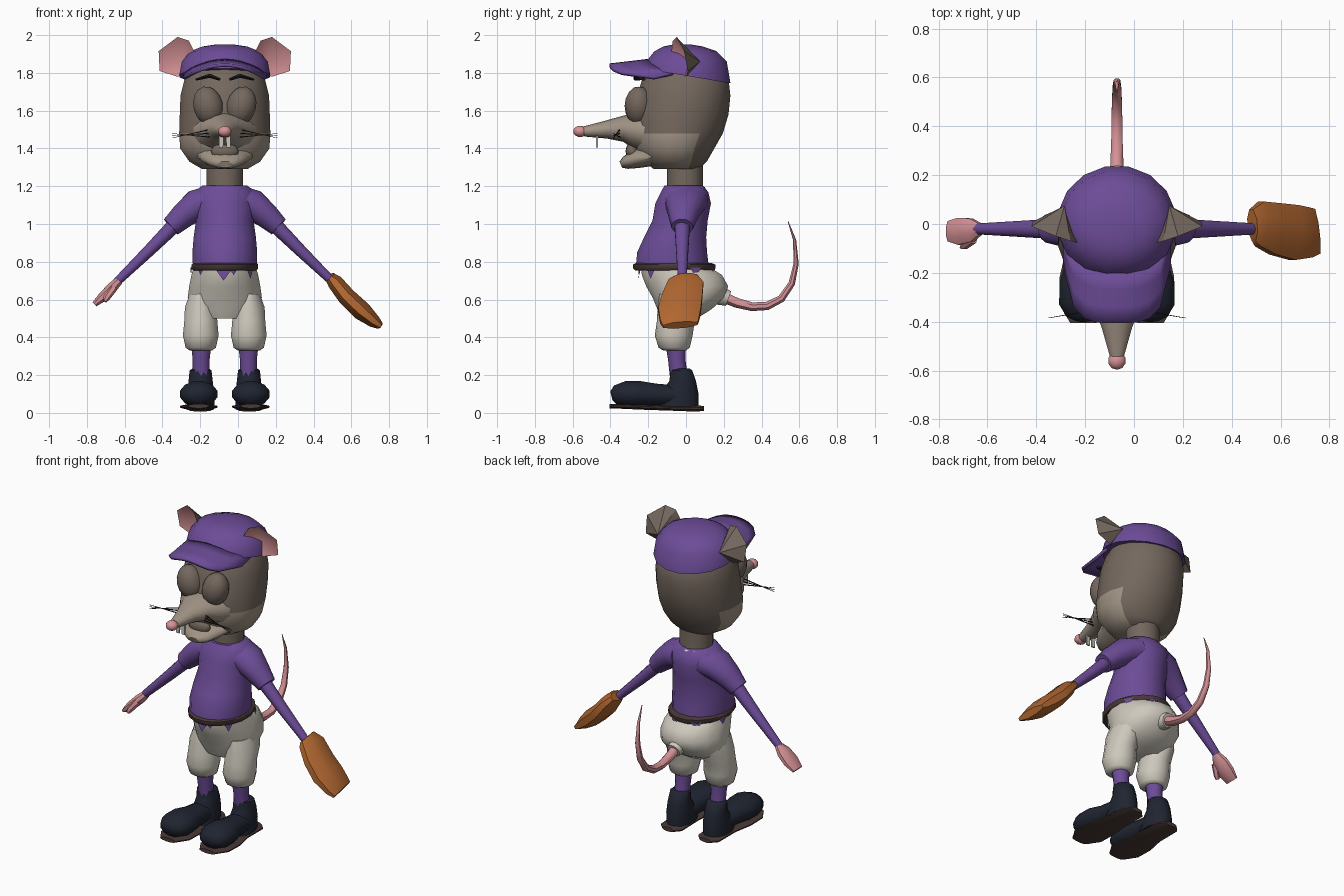
import bpy, bmesh, math
from mathutils import Vector

CX = -0.07  # body centre line
X, Y, Z = Vector((1, 0, 0)), Vector((0, 1, 0)), Vector((0, 0, 1))


def material(name, r, g, b):
    m = bpy.data.materials.new(name)
    m.diffuse_color = (r, g, b, 1)
    return m


PURPLE = material("purple cloth", 0.15, 0.072, 0.31)
FUR = material("brown fur", 0.175, 0.138, 0.112)
MUZZLE = material("light fur", 0.36, 0.295, 0.235)
CREAM = material("cream", 0.62, 0.585, 0.51)
PINK = material("pink skin", 0.68, 0.29, 0.31)
NAVY = material("dark navy", 0.014, 0.018, 0.03)
LEATHER = material("dark leather", 0.065, 0.04, 0.036)
ORANGE = material("orange leather", 0.44, 0.135, 0.03)
BLACK = material("dark hair", 0.02, 0.016, 0.014)


def finish(name, bm, mats, rule=None, angle=45):
    bmesh.ops.recalc_face_normals(bm, faces=bm.faces)
    for v in bm.verts:
        v.co.x += CX
    if rule:
        for f in bm.faces:
            c = f.calc_center_median()
            c.x -= CX
            f.material_index = rule(c)
    me = bpy.data.meshes.new(name)
    bm.to_mesh(me)
    bm.free()
    ob = bpy.data.objects.new(name, me)
    bpy.context.collection.objects.link(ob)
    for m in mats if isinstance(mats, list) else [mats]:
        me.materials.append(m)
    bpy.ops.object.select_all(action='DESELECT')
    ob.select_set(True)
    bpy.context.view_layer.objects.active = ob
    bpy.ops.object.shade_smooth_by_angle(angle=math.radians(angle))
    return ob


def loft(name, mats, rings, n=14, rule=None, bend=None):
    """Skin over elliptical rings of (centre, axis u, axis v)."""
    bm = bmesh.new()
    loops = []
    for c, u, v in rings:
        angles = [2 * math.pi * (i + 0.5) / n for i in range(n)]
        loops.append([bm.verts.new(c + u * math.cos(a) + v * math.sin(a)) for a in angles])
    for a, b in zip(loops, loops[1:]):
        for i in range(n):
            j = (i + 1) % n
            bm.faces.new((a[i], a[j], b[j], b[i]))
    bm.faces.new(loops[0])
    bm.faces.new(loops[-1])
    if bend:
        for v in bm.verts:
            bend(v.co)
    return finish(name, bm, mats, rule)


def stack(name, mats, rows, cx=0, **kw):
    """Horizontal rings: height, front y, back y, half width."""
    return loft(name, mats, [(Vector((cx, (a + b) / 2, z)), X * r, Y * (b - a) / 2)
                             for z, a, b, r in rows], **kw)


def tube(name, mats, pts, side, **kw):
    """Path rings: x, y, z, radius along side, radius across it."""
    ps = [Vector(p[:3]) for p in pts]
    rings = []
    for i, p in enumerate(ps):
        t = (ps[min(i + 1, len(ps) - 1)] - ps[max(i - 1, 0)]).normalized()
        v = t.cross(side).normalized()
        rings.append((p, v.cross(t) * pts[i][3], v * pts[i][4]))
    return loft(name, mats, rings, **kw)


def ball(name, mats, c, r, tilt=0, seg=14):
    bm = bmesh.new()
    bmesh.ops.create_uvsphere(bm, u_segments=seg, v_segments=8, radius=1)
    for v in bm.verts:
        p = Vector((v.co.x * r[0], v.co.y * r[1], v.co.z * r[2]))
        x = p.x * math.cos(tilt) - p.z * math.sin(tilt)
        z = p.x * math.sin(tilt) + p.z * math.cos(tilt)
        v.co = Vector((x, p.y, z)) + Vector(c)
    return finish(name, bm, mats)


# Head with light lower face, neck and collar
stack("head", [FUR, MUZZLE],
      [(1.29, -0.17, 0.07, 0.12), (1.33, -0.22, 0.11, 0.19), (1.40, -0.27, 0.15, 0.24),
       (1.48, -0.29, 0.195, 0.245), (1.58, -0.28, 0.225, 0.242), (1.68, -0.26, 0.235, 0.238),
       (1.77, -0.23, 0.225, 0.215), (1.84, -0.17, 0.17, 0.17), (1.87, -0.1, 0.1, 0.1)], n=18,
      rule=lambda c: int(c.z < 1.48 and c.y < 0.03))
stack("neck", FUR, [(1.12, -0.1, 0.1, 0.1), (1.2, -0.1, 0.09, 0.098), (1.32, -0.1, 0.09, 0.1)])
stack("collar", CREAM, [(1.17, -0.125, 0.11, 0.125), (1.195, -0.115, 0.1, 0.115),
                        (1.2, -0.1, 0.09, 0.1)])

# Snout, nose, jaw, mouth and teeth
tube("snout", MUZZLE, [(0, -0.15, 1.48, 0.2, 0.12), (0, -0.27, 1.495, 0.15, 0.095),
                       (0, -0.33, 1.505, 0.105, 0.07), (0, -0.42, 1.5, 0.065, 0.048),
                       (0, -0.54, 1.49, 0.03, 0.027)], X)
ball("nose", PINK, (0, -0.56, 1.49), (0.037, 0.037, 0.03), seg=10)
tube("jaw", MUZZLE, [(0, -0.16, 1.37, 0.16, 0.06), (0, -0.26, 1.345, 0.125, 0.05),
                     (0, -0.32, 1.325, 0.085, 0.035), (0, -0.345, 1.315, 0.045, 0.018)], X)
ball("mouth", FUR, (0, -0.285, 1.385), (0.075, 0.035, 0.045))
for s, tag in ((-1, "left"), (1, "right")):
    stack(tag + "_tooth", CREAM, [(1.405, -0.478, -0.465, 0.015), (1.465, -0.48, -0.463, 0.017)],
          cx=0.019 * s, n=4)

    # Eyelids, brows, whiskers
    ball(tag + "_eyelid", FUR, (0.088 * s, -0.25, 1.625), (0.08, 0.075, 0.105), tilt=-0.25 * s)
    tube(tag + "_brow", BLACK, [(0.025 * s, -0.258, 1.765, 0.008, 0.02),
                                (0.08 * s, -0.26, 1.785, 0.012, 0.02),
                                (0.15 * s, -0.225, 1.765, 0.006, 0.015)], Z, n=6)
    for k in range(3):
        tube(f"{tag}_whisker_{k}", BLACK,
             [(0.08 * s, -0.35, 1.50 - 0.02 * k, 0.004, 0.004),
              (0.28 * s, -0.385, 1.455 + 0.012 * k, 0.0015, 0.0015)], Z, n=4)

    # Cupped ear: pink inside, brown behind
    rim = [(0.15, -0.08, 1.89), (0.19, -0.07, 1.97), (0.25, -0.05, 1.99), (0.35, -0.01, 1.915),
           (0.345, 0.01, 1.81), (0.25, 0.0, 1.78), (0.18, -0.03, 1.80)]
    bm = bmesh.new()
    vs = [bm.verts.new((x * s, y, z)) for x, y, z in rim]
    inner = bm.verts.new((0.23 * s, 0.02, 1.87))
    outer = bm.verts.new((0.215 * s, 0.075, 1.86))
    for i in range(len(vs)):
        j = (i + 1) % len(vs)
        bm.faces.new((vs[i], vs[j], inner)).material_index = 0
        bm.faces.new((vs[j], vs[i], outer)).material_index = 1
    finish(tag + "_ear", bm, [PINK, FUR], angle=30)


# Cap dome sloping down at the back, and curved brim
def cap_slope(co):
    if co.z < 1.8:
        co.z -= 0.17 * co.y


stack("cap", PURPLE, [(1.785, -0.23, 0.24, 0.245), (1.86, -0.215, 0.22, 0.232),
                      (1.915, -0.17, 0.165, 0.185), (1.94, -0.12, 0.09, 0.12),
                      (1.95, -0.07, 0.03, 0.05)], n=16, bend=cap_slope)
bm = bmesh.new()
rows = []
for k in range(4):
    row = []
    for i in range(11):
        t = i / 5 - 1
        y_in = -0.07 - 0.13 * math.sqrt(1 - t * t)
        y_out = -0.17 - 0.235 * (1 - t ** 4) ** 0.6
        y = y_in + (y_out - y_in) * k / 3
        row.append(bm.verts.new((0.215 * t, y, 1.865 - 0.008 * k - 0.07 * t * t)))
    rows.append(row)
for a, b in zip(rows, rows[1:]):
    for i in range(10):
        bm.faces.new((a[i], a[i + 1], b[i + 1], b[i]))
brim = finish("cap_brim", bm, PURPLE)
sol = brim.modifiers.new("thickness", 'SOLIDIFY')
sol.thickness = 0.018
sol.offset = 0

# Shirt, belt and ragged hem
stack("shirt", PURPLE, [(0.77, -0.27, 0.125, 0.172), (0.85, -0.262, 0.115, 0.175),
                        (0.93, -0.225, 0.11, 0.168), (1.02, -0.18, 0.118, 0.155),
                        (1.11, -0.165, 0.135, 0.165), (1.17, -0.135, 0.12, 0.165),
                        (1.205, -0.115, 0.09, 0.12)], n=16)
stack("belt", LEATHER, [(0.755, -0.275, 0.15, 0.172), (0.765, -0.285, 0.16, 0.18),
                        (0.785, -0.285, 0.16, 0.18), (0.793, -0.27, 0.14, 0.172)], n=16)
bm = bmesh.new()
for deg, w, drop in ((268, 16, 0.06), (285, 9, 0.03), (318, 9, 0.05), (225, 8, 0.03),
                     (30, 9, 0.04), (75, 8, 0.05), (120, 9, 0.04), (170, 8, 0.03)):
    tri = []
    for da, z in ((-w, 0.77), (w, 0.77), (0, 0.76 - drop)):
        a = math.radians(deg + da)
        tri.append(bm.verts.new((0.182 * math.cos(a), -0.05 + 0.205 * math.sin(a), z)))
    bm.faces.new(tri)
finish("shirt_hem", bm, PURPLE)

# Baggy trousers
stack("trouser_seat", CREAM, [(0.50, -0.13, 0.06, 0.13), (0.55, -0.155, 0.14, 0.185),
                              (0.61, -0.18, 0.205, 0.2), (0.67, -0.215, 0.228, 0.192),
                              (0.73, -0.238, 0.195, 0.18), (0.77, -0.24, 0.13, 0.168)], n=16)
for s, tag in ((-1, "left"), (1, "right")):
    cx = 0.127 * s
    stack(tag + "_trouser_leg", CREAM,
          [(0.33, -0.12, 0.0, 0.06), (0.345, -0.145, 0.02, 0.082), (0.41, -0.165, 0.035, 0.097),
           (0.48, -0.155, 0.045, 0.09), (0.56, -0.15, 0.09, 0.086), (0.63, -0.14, 0.11, 0.06)], cx=cx)
    # Sock, shoe and sole
    stack(tag + "_sock", PURPLE, [(0.19, -0.085, 0.01, 0.047), (0.28, -0.095, -0.003, 0.047),
                                  (0.37, -0.11, 0.0, 0.057)], cx=0.125 * s, n=10)
    stack(tag + "_shoe_ankle", NAVY,
          [(0.035, -0.16, 0.07, 0.075), (0.1, -0.14, 0.07, 0.075), (0.17, -0.09, 0.055, 0.066),
           (0.225, -0.085, 0.035, 0.06), (0.235, -0.07, 0.02, 0.045)], cx=0.128 * s, n=12)
    tube(tag + "_shoe_toe", NAVY,
         [(0.13 * s, -0.02, 0.09, 0.07, 0.055), (0.133 * s, -0.16, 0.095, 0.078, 0.062),
          (0.138 * s, -0.24, 0.1, 0.1, 0.07), (0.138 * s, -0.32, 0.1, 0.102, 0.07),
          (0.138 * s, -0.375, 0.095, 0.075, 0.052), (0.138 * s, -0.395, 0.09, 0.035, 0.025)], X, n=12)
    tube(tag + "_sole", LEATHER,
         [(0.13 * s, 0.095, 0.024, 0.04, 0.013), (0.13 * s, 0.06, 0.023, 0.075, 0.017),
          (0.132 * s, -0.1, 0.026, 0.078, 0.014), (0.138 * s, -0.22, 0.03, 0.1, 0.014),
          (0.138 * s, -0.33, 0.034, 0.102, 0.013), (0.138 * s, -0.405, 0.036, 0.055, 0.012)], X, n=12)

    # Sleeve and thin arm
    tube(tag + "_sleeve", PURPLE,
         [(0.08 * s, 0.0, 1.12, 0.12, 0.085), (0.15 * s, -0.005, 1.10, 0.105, 0.085),
          (0.22 * s, -0.015, 1.045, 0.08, 0.07), (0.285 * s, -0.02, 0.985, 0.058, 0.056)], Y, n=12)
    tube(tag + "_arm", PURPLE,
         [(0.23 * s, -0.02, 1.03, 0.045, 0.042), (0.40 * s, -0.02, 0.86, 0.034, 0.032),
          (0.575 * s, -0.02, 0.69, 0.023, 0.022)], Y, n=10)

# Bare hand and thumb
tube("hand", PINK, [(-0.56, -0.02, 0.7, 0.025, 0.024), (-0.595, -0.025, 0.665, 0.052, 0.03),
                    (-0.645, -0.03, 0.615, 0.06, 0.028), (-0.69, -0.03, 0.575, 0.045, 0.016)], Y, n=8)
tube("thumb", PINK, [(-0.59, -0.06, 0.66, 0.022, 0.022), (-0.625, -0.088, 0.61, 0.018, 0.018),
                     (-0.635, -0.095, 0.59, 0.01, 0.01)], Y, n=6)

# Large mitt
tube("mitt", ORANGE,
     [(0.555, -0.005, 0.72, 0.07, 0.03), (0.585, 0.0, 0.69, 0.1, 0.045),
      (0.65, -0.02, 0.61, 0.115, 0.052), (0.725, -0.035, 0.54, 0.122, 0.055),
      (0.79, -0.035, 0.485, 0.11, 0.038), (0.818, -0.03, 0.465, 0.1, 0.022)], Y, n=8)

# Tail with a ring at its base
tube("tail_ring", CREAM, [(0, 0.17, 0.625, 0.055, 0.055), (0, 0.225, 0.605, 0.042, 0.042)], X, n=12)
tube("tail", PINK, [(0, 0.18, 0.62, 0.032, 0.032), (0, 0.27, 0.582, 0.028, 0.028),
                    (0, 0.35, 0.562, 0.025, 0.025), (0, 0.43, 0.566, 0.024, 0.024),
                    (0, 0.505, 0.605, 0.022, 0.022), (0, 0.56, 0.685, 0.019, 0.019),
                    (0, 0.583, 0.79, 0.015, 0.015), (0, 0.575, 0.915, 0.009, 0.009),
                    (0, 0.54, 1.015, 0.002, 0.002)], X, n=8)
